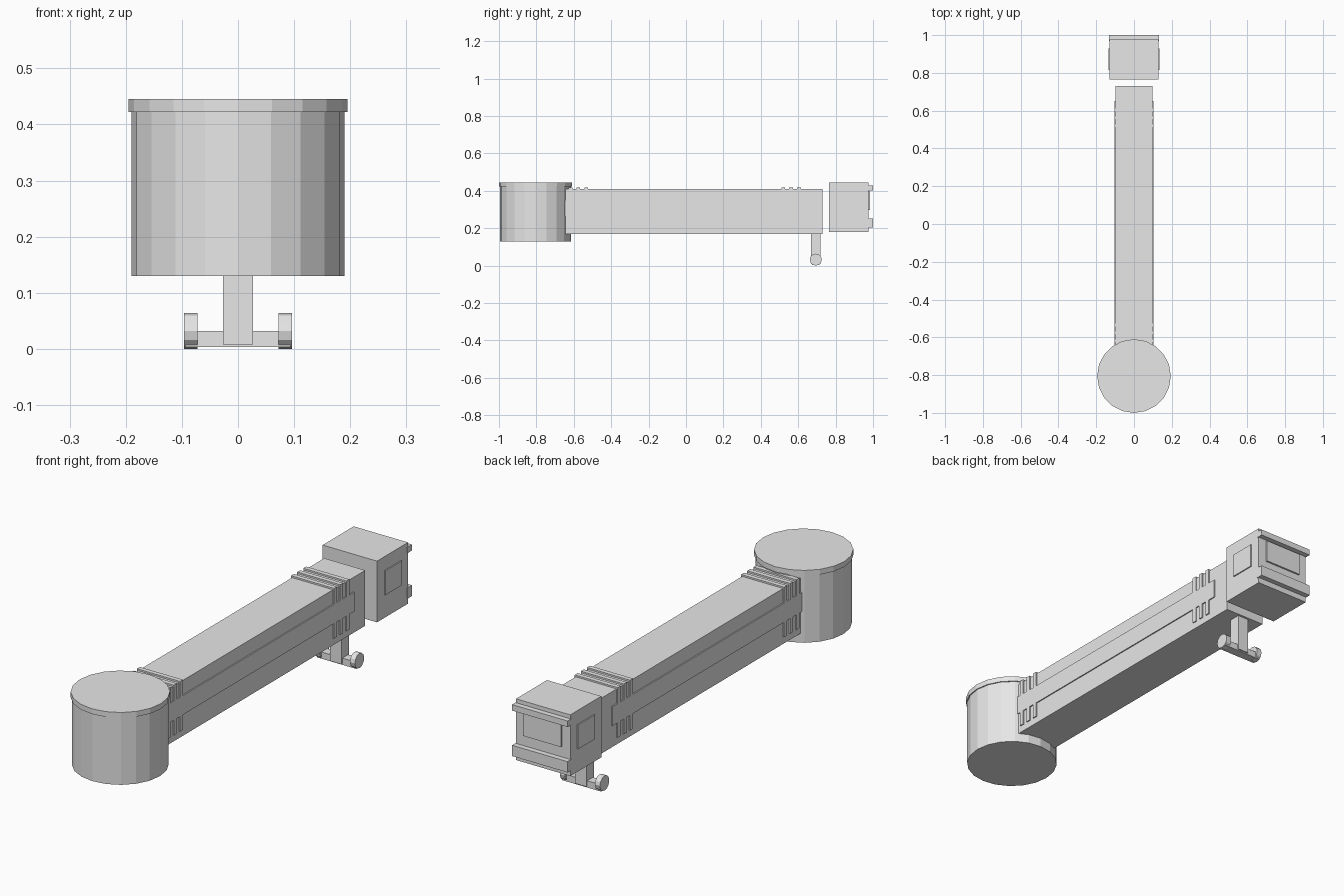
import bpy
from math import radians

cube = bpy.data.objects.get("Cube")
if cube:
    bpy.data.objects.remove(cube, do_unlink=True)

GREY = (0.8, 0.8, 0.8, 1.0)
grey = bpy.data.materials.new("light grey")
grey.use_nodes = True
grey.diffuse_color = GREY
grey.node_tree.nodes["Principled BSDF"].inputs["Base Color"].default_value = GREY


def finish(name):
    obj = bpy.context.object
    obj.name = name
    obj.data.materials.append(grey)
    return obj


def box(name, x, y, z):
    """Box from (low, high) spans on each axis."""
    bpy.ops.mesh.primitive_cube_add(size=1, location=[sum(s) / 2 for s in (x, y, z)])
    obj = finish(name)
    obj.scale = [s[1] - s[0] for s in (x, y, z)]
    bpy.ops.object.transform_apply(location=False, rotation=False, scale=True)
    return obj


def drum(name, radius, centre, depth, sides, rotation=(0, 0, 0)):
    bpy.ops.mesh.primitive_cylinder_add(vertices=sides, radius=radius, depth=depth,
                                        location=centre, rotation=rotation)
    return finish(name)


def wide(half):
    return (-half, half)


# Round entrance hall with overhanging roof
HALL_Y = -0.805
drum("rotunda", 0.19, (0, HALL_Y, 0.285), 0.31, 20)
drum("rotunda_roof", 0.195, (0, HALL_Y, 0.434), 0.023, 20)

# Corridor with a raised band along both sides
box("corridor", wide(0.098), (-0.68, 0.73), (0.17, 0.41))
box("side_band", wide(0.103), (-0.65, 0.65), (0.265, 0.348))

# Groups of ribs over the roof and sides at both ends
for end, start in (("front", -0.628), ("rear", 0.51)):
    for i in range(3):
        y = start + i * 0.042
        box(f"{end}_rib_{i + 1}", wide(0.103), (y, y + 0.02), (0.2, 0.417))

# Support leg, axle and wheels
box("support_leg", wide(0.027), (0.668, 0.72), (0.008, 0.18))
box("axle_beam", wide(0.094), (0.675, 0.715), (0.003, 0.032))
for side, sign in (("left", 1), ("right", -1)):
    drum(f"{side}_wheel", 0.032, (sign * 0.084, 0.694, 0.032), 0.024, 12,
         (0, radians(90), 0))

# Cab at the far end
box("cab", wide(0.13), (0.765, 0.977), (0.18, 0.445))
box("cab_upper_bumper", wide(0.133), (0.97, 1.0), (0.402, 0.428))
box("cab_lower_bumper", wide(0.133), (0.97, 1.0), (0.205, 0.252))
box("cab_rear_window", wide(0.09), (0.97, 0.985), (0.298, 0.396))
box("cab_side_windows", wide(0.135), (0.815, 0.93), (0.28, 0.385))
